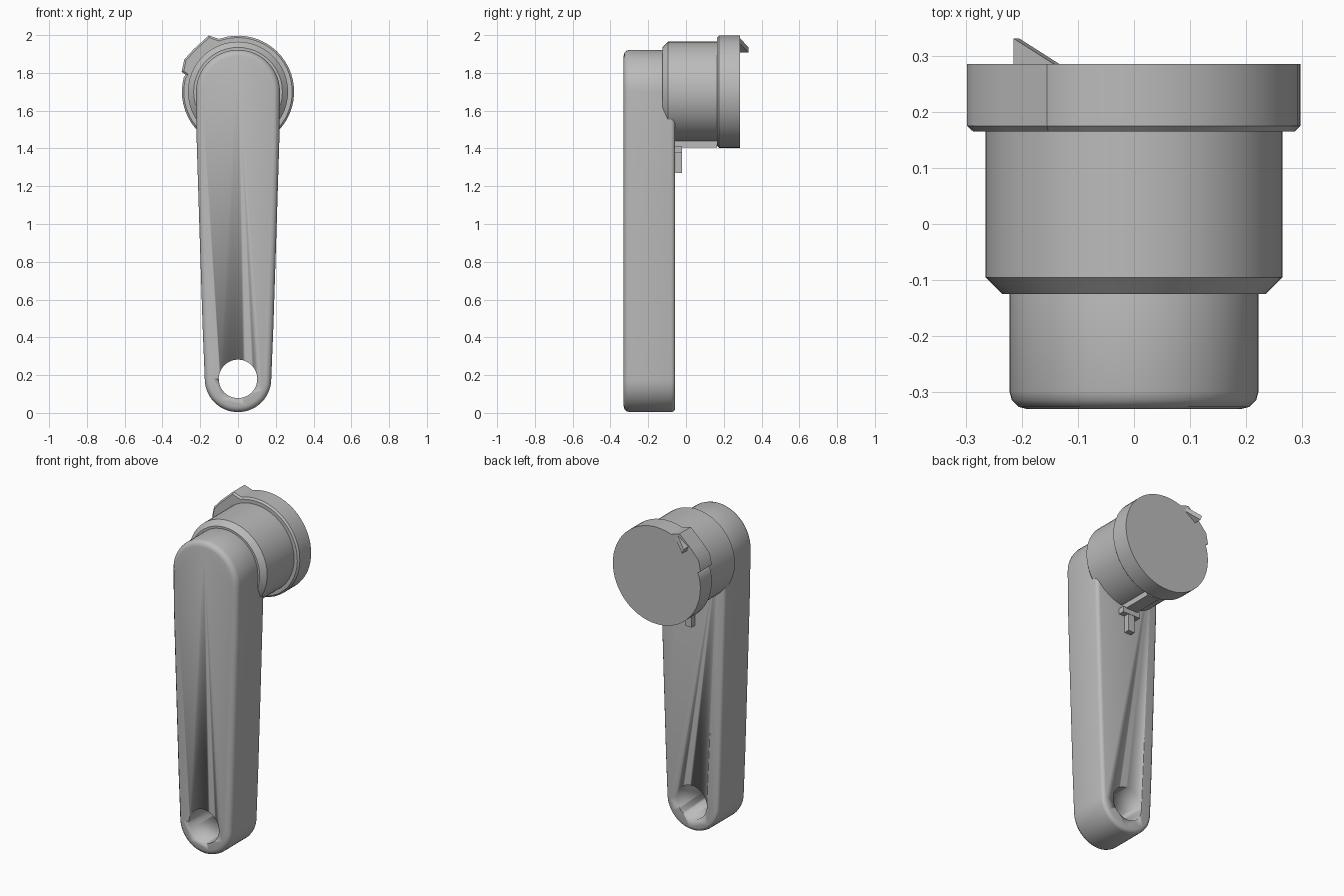
import bpy, bmesh
from math import sin, cos, radians

if "Cube" in bpy.data.objects:
    bpy.data.objects.remove(bpy.data.objects["Cube"])

grey = bpy.data.materials.new("grey_metal")
grey.use_nodes = True
color = (0.5, 0.5, 0.5, 1)
grey.diffuse_color = color
grey.node_tree.nodes["Principled BSDF"].inputs["Base Color"].default_value = color

HUB_Z = 1.70
EYE_Z = 0.18


def arc(r, cz, start, end, steps):
    angles = [radians(start + (end - start) * i / steps) for i in range(steps + 1)]
    return [(r * cos(a), cz + r * sin(a)) for a in angles]


def finish(name, bm):
    """Turn a bmesh into a shaded object."""
    bmesh.ops.recalc_face_normals(bm, faces=bm.faces)
    mesh = bpy.data.meshes.new(name)
    bm.to_mesh(mesh)
    bm.free()
    mesh.materials.append(grey)
    obj = bpy.data.objects.new(name, mesh)
    bpy.context.collection.objects.link(obj)
    bpy.ops.object.select_all(action="DESELECT")
    obj.select_set(True)
    bpy.context.view_layer.objects.active = obj
    bpy.ops.object.shade_smooth_by_angle(angle=radians(35))
    return obj


def prism(name, outline, y0, y1, front=0, back=0, segments=1):
    """Extrude an x-z outline along y, with optional rounded rims."""
    bm = bmesh.new()
    face = bm.faces.new([bm.verts.new((x, y0, z)) for x, z in outline])
    out = bmesh.ops.extrude_face_region(bm, geom=[face], use_keep_orig=True)
    moved = [v for v in out["geom"] if isinstance(v, bmesh.types.BMVert)]
    bmesh.ops.translate(bm, verts=moved, vec=(0, y1 - y0, 0))
    bmesh.ops.recalc_face_normals(bm, faces=bm.faces)
    for y, width in ((y0, front), (y1, back)):
        if width:
            rim = [e for e in bm.edges if all(abs(v.co.y - y) < 1e-5 for v in e.verts)]
            bmesh.ops.bevel(bm, geom=rim, offset=width, segments=segments,
                            profile=0.5, affect="EDGES")
    return finish(name, bm)


def box(name, x, y, z):
    return prism(name, [(x[0], z[0]), (x[1], z[0]), (x[1], z[1]), (x[0], z[1])], *y)


# Tapered arm with slightly bowed sides
side = [(0.187, 0.45), (0.205, 1.0), (0.219, 1.45)]
outline = (side + arc(0.222, HUB_Z, 0, 180, 32)
           + [(-x, z) for x, z in reversed(side)]
           + arc(0.176, EYE_Z, 180, 360, 28))
arm = prism("arm", outline, -0.33, -0.057, 0.032, 0.022, 3)

# Round eye cut through the lower end
cutter = prism("eye_cutter", arc(0.102, EYE_Z, 0, 352.5, 47), -0.5, 0.2)
cutter.hide_render = True
hole = arm.modifiers.new("eye", "BOOLEAN")
hole.operation = "DIFFERENCE"
hole.solver = "EXACT"
hole.object = cutter
bpy.context.view_layer.objects.active = arm
bpy.ops.object.modifier_apply(modifier="eye")
bpy.data.objects.remove(cutter)

# Hub barrel
prism("hub", arc(0.265, HUB_Z, 0, 352.5, 47), -0.125, 0.18, 0.03)

# End flange with a raised cam lobe
lobe = [(-0.10, 1.98), (-0.155, 1.998), (-0.235, 1.925),
        (-0.285, 1.87), (-0.298, 1.805), (-0.277, 1.79)]
flange = arc(0.297, HUB_Z, -195, 108, 44)
prism("flange", flange + lobe, 0.165, 0.285, 0.01)

# Ramped catch on the back of the flange
bm = bmesh.new()
low = [bm.verts.new(p) for p in ((-0.135, 0.28, 1.99), (-0.215, 0.28, 1.935), (-0.215, 0.331, 1.935))]
high = [bm.verts.new((v.co.x + 0.01, v.co.y, v.co.z - 0.028)) for v in low]
bm.faces.new(low)
bm.faces.new(high)
for i in range(3):
    j = (i + 1) % 3
    bm.faces.new((low[i], low[j], high[j], high[i]))
finish("catch", bm)

# Rail and hook below the hub
box("rail", (-0.04, 0.04), (-0.065, 0.165), (1.405, 1.45))
box("hook_bar", (-0.06, 0.06), (-0.06, -0.02), (1.375, 1.41))
box("hook_leg", (-0.022, 0.022), (-0.055, -0.022), (1.27, 1.39))
